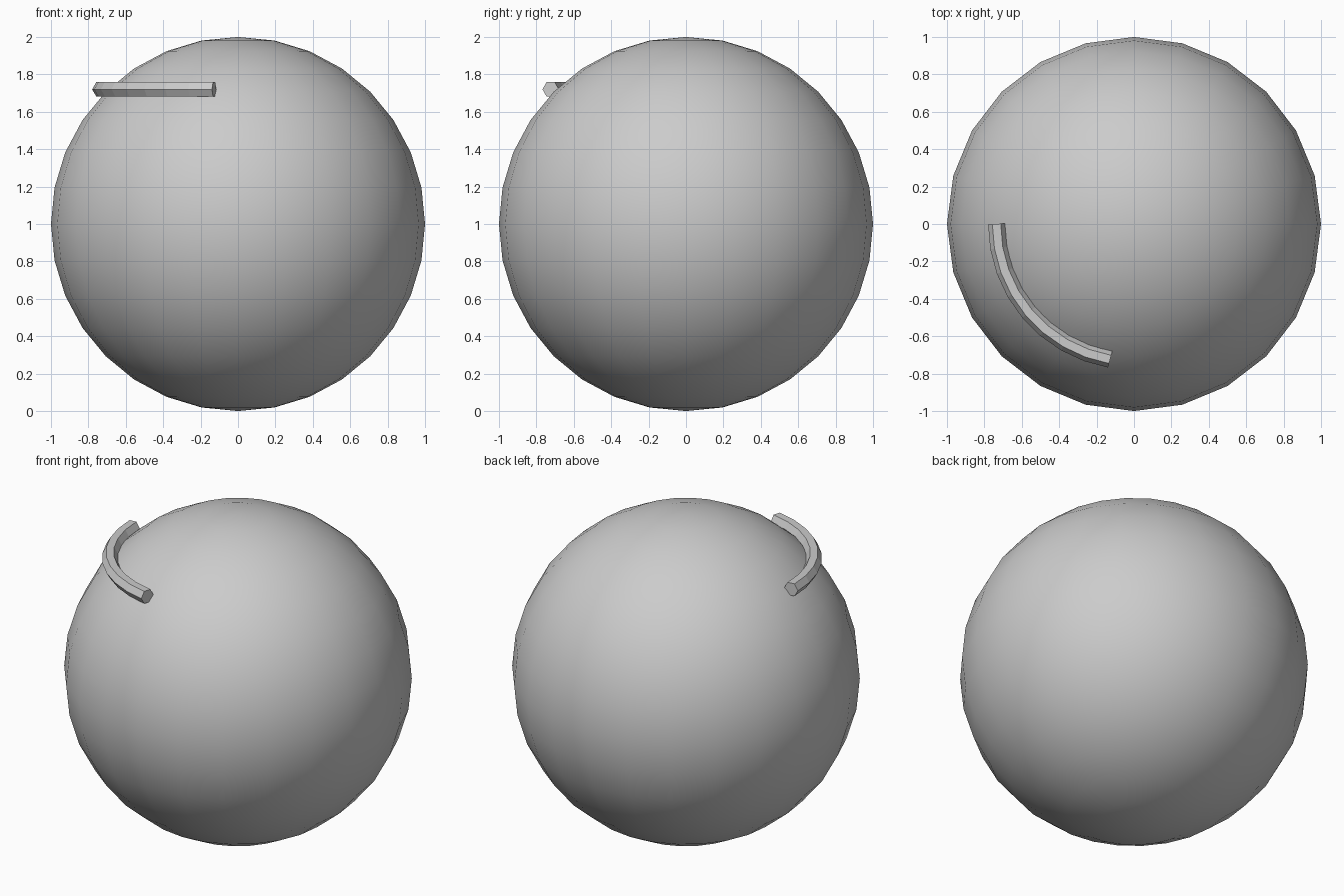
import bpy
from math import radians, cos, sin

if "Cube" in bpy.data.objects:
    bpy.data.objects.remove(bpy.data.objects["Cube"])

# Smooth ball standing on the ground
bpy.ops.mesh.primitive_uv_sphere_add(segments=24, ring_count=16, radius=1, location=(0, 0, 1))
ball = bpy.context.object
ball.name = "bubble"
bpy.ops.object.shade_smooth()

# Hexagonal highlight bar: an 80 degree arc lying on the upper front left
R, Z, STEPS = 0.735, 1.72, 8
curve = bpy.data.curves.new("highlight_arc", 'CURVE')
curve.dimensions = '3D'
curve.bevel_depth = 0.045
curve.bevel_resolution = 1
curve.use_fill_caps = True
spline = curve.splines.new('POLY')
spline.points.add(STEPS)
spline.use_smooth = False
for i, p in enumerate(spline.points):
    a = radians(180 + 80 * i / STEPS)
    p.co = (R * cos(a), R * sin(a), Z, 1)
arc = bpy.data.objects.new("highlight_arc", curve)
bpy.context.collection.objects.link(arc)
